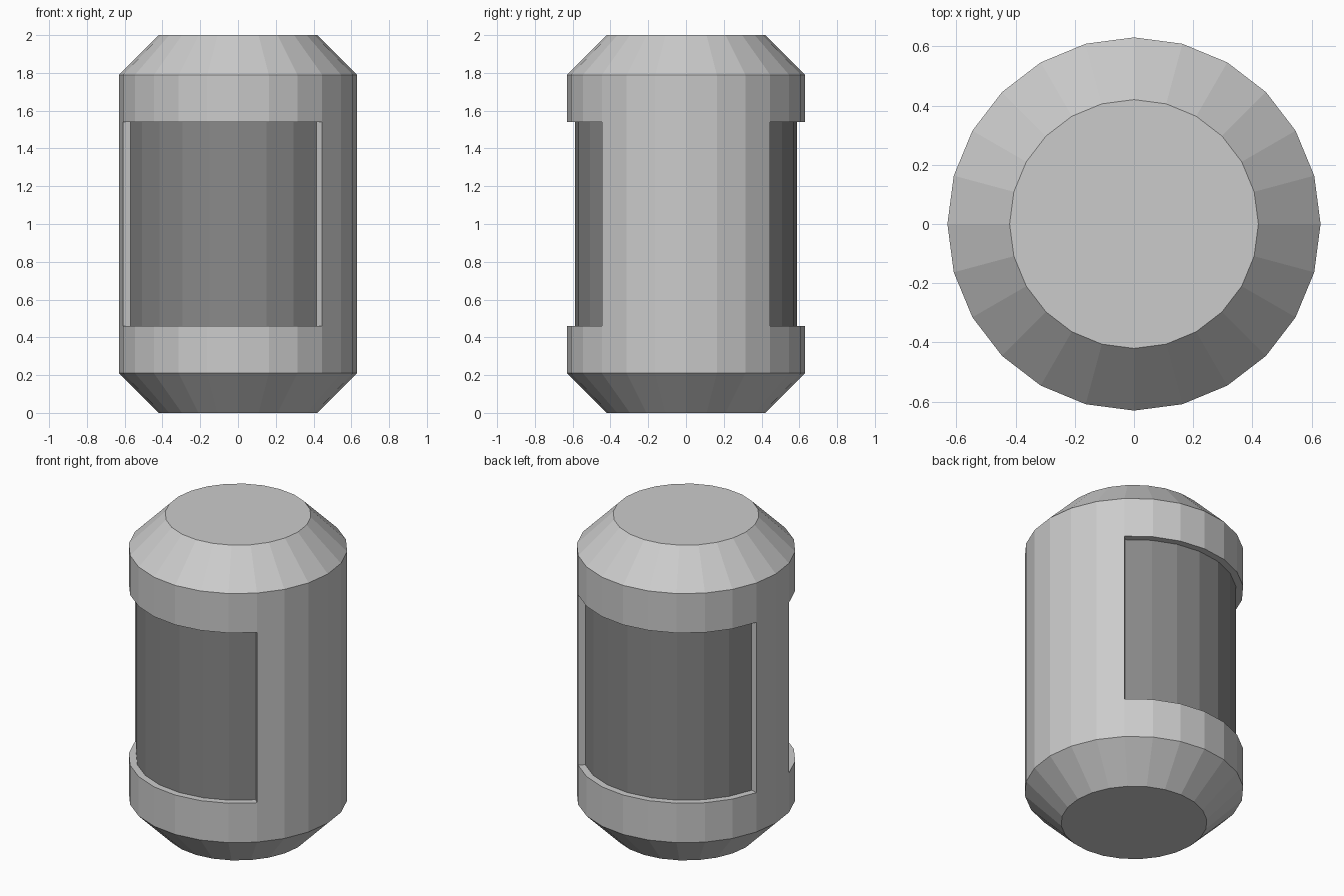
import bpy, bmesh
from math import sin, cos, pi

if "Cube" in bpy.data.objects:
    bpy.data.objects.remove(bpy.data.objects["Cube"])

SIDES = 24
STEP = 2 * pi / SIDES
# Lathe profile: (radius, height)
PROFILE = [(0.42, 0), (0.63, 0.21), (0.63, 0.46), (0.63, 1.54), (0.63, 1.79), (0.42, 2)]
# Recessed windows as (first side, last side), mirrored front to back
WINDOWS = [range(13, 21), range(3, 11)]
DEPTH = 0.042


def material(name, value):
    mat = bpy.data.materials.new(name)
    mat.diffuse_color = (value, value, value, 1)
    mat.use_nodes = True
    mat.node_tree.nodes["Principled BSDF"].inputs["Base Color"].default_value = mat.diffuse_color
    return mat


# Bevelled canister shell
bm = bmesh.new()
rings = [[bm.verts.new((r * cos(i * STEP), r * sin(i * STEP), z)) for i in range(SIDES)]
         for r, z in PROFILE]
bands = []
for low, high in zip(rings, rings[1:]):
    bands.append([bm.faces.new((low[i], low[(i + 1) % SIDES], high[(i + 1) % SIDES], high[i]))
                  for i in range(SIDES)])
bm.faces.new(rings[0][::-1])
bm.faces.new(rings[-1])

# Dark windows pushed in toward the axis
for window in WINDOWS:
    region = [bands[2][i] for i in window]
    result = bmesh.ops.extrude_face_region(bm, geom=region)["geom"]
    for v in (g for g in result if isinstance(g, bmesh.types.BMVert)):
        v.co.xy *= 1 - DEPTH / v.co.xy.length
    for f in (g for g in result if isinstance(g, bmesh.types.BMFace)):
        f.material_index = 1
    bmesh.ops.delete(bm, geom=[f for f in region if f.is_valid], context="FACES")
bmesh.ops.recalc_face_normals(bm, faces=bm.faces)

mesh = bpy.data.meshes.new("canister")
bm.to_mesh(mesh)
bm.free()
mesh.materials.append(material("shell_grey", 0.8))
mesh.materials.append(material("window_dark", 0.25))
bpy.context.collection.objects.link(bpy.data.objects.new("canister", mesh))
